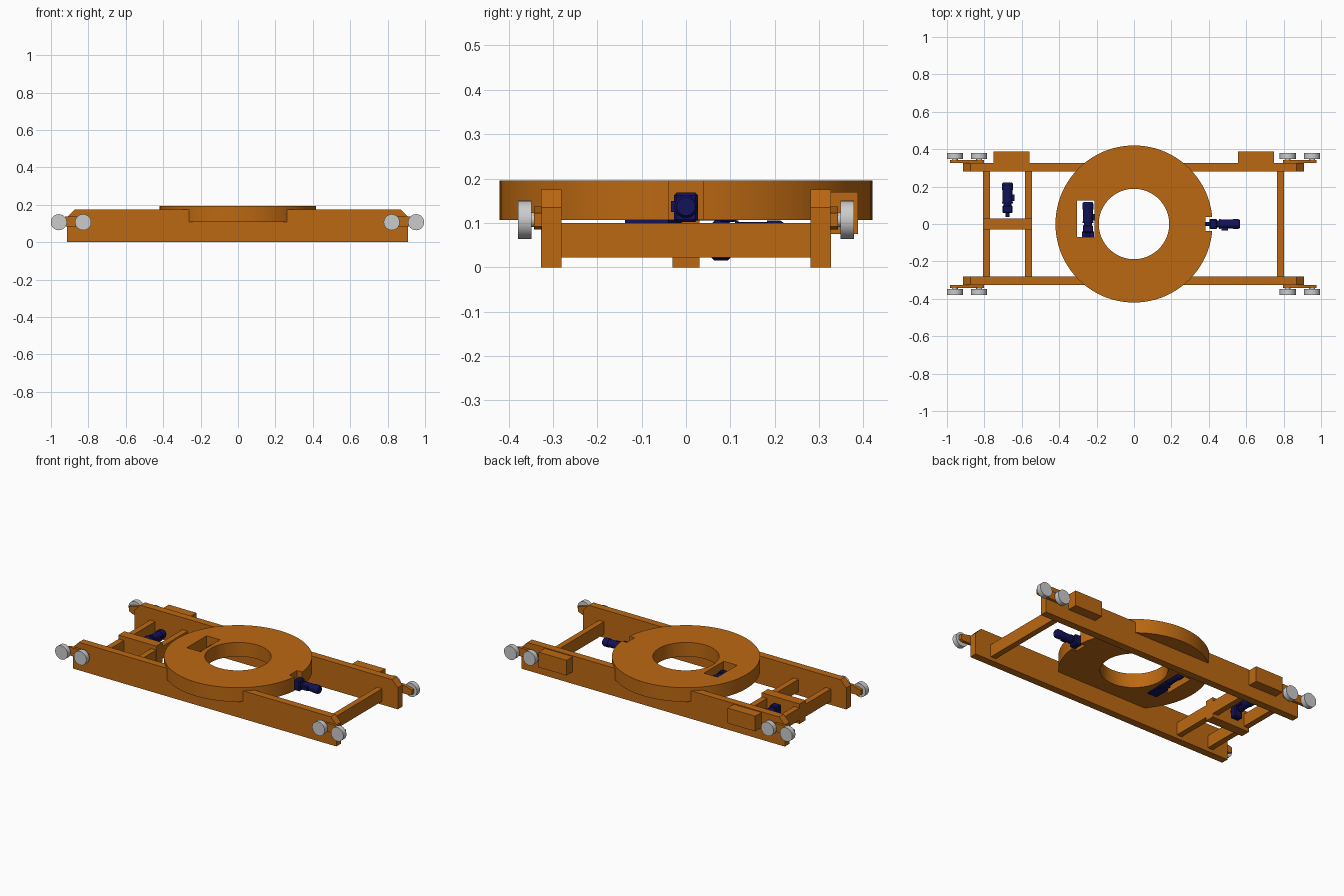
import bpy, bmesh, math
from mathutils import Matrix, Vector

if "Cube" in bpy.data.objects:
    bpy.data.objects.remove(bpy.data.objects["Cube"])


def material(name, color):
    m = bpy.data.materials.new(name)
    m.diffuse_color = color
    m.use_nodes = True
    m.node_tree.nodes["Principled BSDF"].inputs["Base Color"].default_value = m.diffuse_color
    return m


ORANGE = material("orange_paint", (0.5, 0.14, 0.006, 1))
NAVY = material("navy_paint", (0.006, 0.006, 0.1, 1))


def finish(name, bm, mat=None, smooth=False):
    bmesh.ops.recalc_face_normals(bm, faces=bm.faces)
    me = bpy.data.meshes.new(name)
    bm.to_mesh(me)
    bm.free()
    ob = bpy.data.objects.new(name, me)
    bpy.context.collection.objects.link(ob)
    if mat:
        me.materials.append(mat)
    if smooth:
        bpy.ops.object.select_all(action='DESELECT')
        ob.select_set(True)
        bpy.context.view_layer.objects.active = ob
        bpy.ops.object.shade_smooth_by_angle(angle=math.radians(30))
    return ob


def add_box(bm, x0, x1, y0, y1, z0, z1):
    mat = Matrix.Translation(((x0 + x1) / 2, (y0 + y1) / 2, (z0 + z1) / 2)) @ \
        Matrix.Diagonal((x1 - x0, y1 - y0, z1 - z0, 1))
    return bmesh.ops.create_cube(bm, size=1, matrix=mat)


def add_cyl(bm, a, b, r, r2=None, seg=32):
    a, b = Vector(a), Vector(b)
    d = b - a
    mat = Matrix.Translation((a + b) / 2) @ d.to_track_quat('Z', 'Y').to_matrix().to_4x4()
    bmesh.ops.create_cone(bm, cap_ends=True, segments=seg, radius1=r,
                          radius2=r if r2 is None else r2, depth=d.length, matrix=mat)


def box(name, *dims, mat=ORANGE):
    bm = bmesh.new()
    add_box(bm, *dims)
    return finish(name, bm, mat)


def extrude_xz(name, pts, y0, y1, mat=ORANGE):
    bm = bmesh.new()
    f = bm.faces.new([bm.verts.new((x, y0, z)) for x, z in pts])
    r = bmesh.ops.extrude_face_region(bm, geom=[f])
    bmesh.ops.translate(bm, vec=(0, y1 - y0, 0),
                        verts=[v for v in r['geom'] if isinstance(v, bmesh.types.BMVert)])
    return finish(name, bm, mat)


# Turntable ring, with a motor slot and an edge notch
bm = bmesh.new()
profile = [(0.188, 0.107), (0.42, 0.107), (0.42, 0.195), (0.188, 0.195)]
vs = [bm.verts.new((r, 0, z)) for r, z in profile]
es = [bm.edges.new((vs[i], vs[(i + 1) % 4])) for i in range(4)]
bmesh.ops.spin(bm, geom=vs + es, cent=(0, 0, 0), axis=(0, 0, 1), angle=math.tau, steps=96)
bmesh.ops.remove_doubles(bm, verts=bm.verts, dist=1e-5)
ring = finish("turntable_ring", bm, ORANGE)
cuts = [box("slot_cutter", -0.305, -0.212, -0.07, 0.125, 0.05, 0.3),
        box("notch_cutter", 0.383, 0.5, -0.038, 0.038, 0.05, 0.3)]
bpy.context.view_layer.objects.active = ring
for c in cuts:
    c.hide_render = True
    m = ring.modifiers.new("cut", 'BOOLEAN')
    m.operation, m.solver, m.object = 'DIFFERENCE', 'EXACT', c
    bpy.ops.object.modifier_apply(modifier=m.name)
    bpy.data.objects.remove(c)
ring.select_set(True)
bpy.ops.object.shade_smooth_by_angle(angle=math.radians(30))

# Side beams with chamfered ends and a seat for the ring
beam = [(-0.913, 0), (0.91, 0), (0.91, 0.135), (0.87, 0.175), (0.26, 0.175), (0.26, 0.11),
        (-0.26, 0.11), (-0.26, 0.175), (-0.873, 0.175), (-0.913, 0.135)]
for s, side in ((-1, "front"), (1, "back")):
    extrude_xz(side + "_beam", beam, s * 0.281, s * 0.327)

# Cross members and the short centre tie
for i, x in enumerate((-0.788, -0.564, 0.783)):
    box(f"cross_member_{i + 1}", x - 0.018, x + 0.018, -0.285, 0.285, 0.022, 0.1)
box("centre_tie", -0.807, -0.545, -0.03, 0.03, 0, 0.125)

# Control boxes on the back beam
for x in (-0.655, 0.652):
    box("control_box", x - 0.096, x + 0.096, 0.325, 0.388, 0.075, 0.17)

# Wheel bogies: arm, axles and two wheels at each corner
for s, side in ((-1, "front"), (1, "back")):
    for e, end in ((-1, "left"), (1, "right")):
        cx = e * 0.89 - 0.003
        arm = [(cx - 0.09, 0.092), (cx - 0.075, 0.085), (cx + 0.075, 0.085), (cx + 0.09, 0.092),
               (cx + 0.09, 0.122), (cx + 0.03, 0.137), (cx - 0.03, 0.137), (cx - 0.09, 0.122)]
        extrude_xz(f"{side}_{end}_bogie_arm", arm, s * 0.325, s * 0.343)
        for dx in (-0.065, 0.065):
            x = cx + dx
            bm = bmesh.new()
            add_cyl(bm, (x, s * 0.348, 0.107), (x, s * 0.379, 0.107), 0.043, seg=40)
            add_cyl(bm, (x, s * 0.335, 0.107), (x, s * 0.35, 0.107), 0.016, seg=24)
            finish(f"{side}_{end}_wheel", bm, None, True)


# Gear motors, built along +x and turned into place
def motor(name, loc, turn, r, gz0, gz1):
    bm = bmesh.new()
    add_cyl(bm, (0, 0, 0), (0.022, 0, 0), 0.01, seg=20)
    g = add_box(bm, 0.02, 0.062, -0.027, 0.027, gz0, gz1)
    edges = list({e for v in g['verts'] for e in v.link_edges})
    bmesh.ops.bevel(bm, geom=edges, offset=0.006, segments=1, affect='EDGES')
    add_cyl(bm, (0.06, 0, 0), (0.075, 0, 0), r * 0.7)
    add_cyl(bm, (0.072, 0, 0), (0.08, 0, 0), r)
    add_cyl(bm, (0.08, 0, 0), (0.145, 0, 0), r * 0.9)
    add_cyl(bm, (0.145, 0, 0), (0.175, 0, 0), r)
    add_cyl(bm, (0.175, 0, 0), (0.184, 0, 0), r, r * 0.8)
    add_box(bm, 0.085, 0.12, -r - 0.008, -r * 0.5, -0.012, 0.012)
    bmesh.ops.transform(bm, verts=bm.verts, matrix=Matrix.Translation(loc) @
                        Matrix.Rotation(turn, 4, 'Z'))
    return finish(name, bm, NAVY, True)


motor("ring_edge_motor", (0.383, 0, 0.137), 0, 0.026, -0.035, 0.031)
motor("ring_slot_motor", (-0.246, -0.067, 0.132), math.pi / 2, 0.03, -0.032, 0.025)
motor("drive_motor", (-0.676, 0.038, 0.075), math.pi / 2, 0.03, -0.06, 0.03)
box("slot_motor_plate", -0.278, -0.214, -0.138, -0.04, 0.1, 0.109, mat=NAVY)
